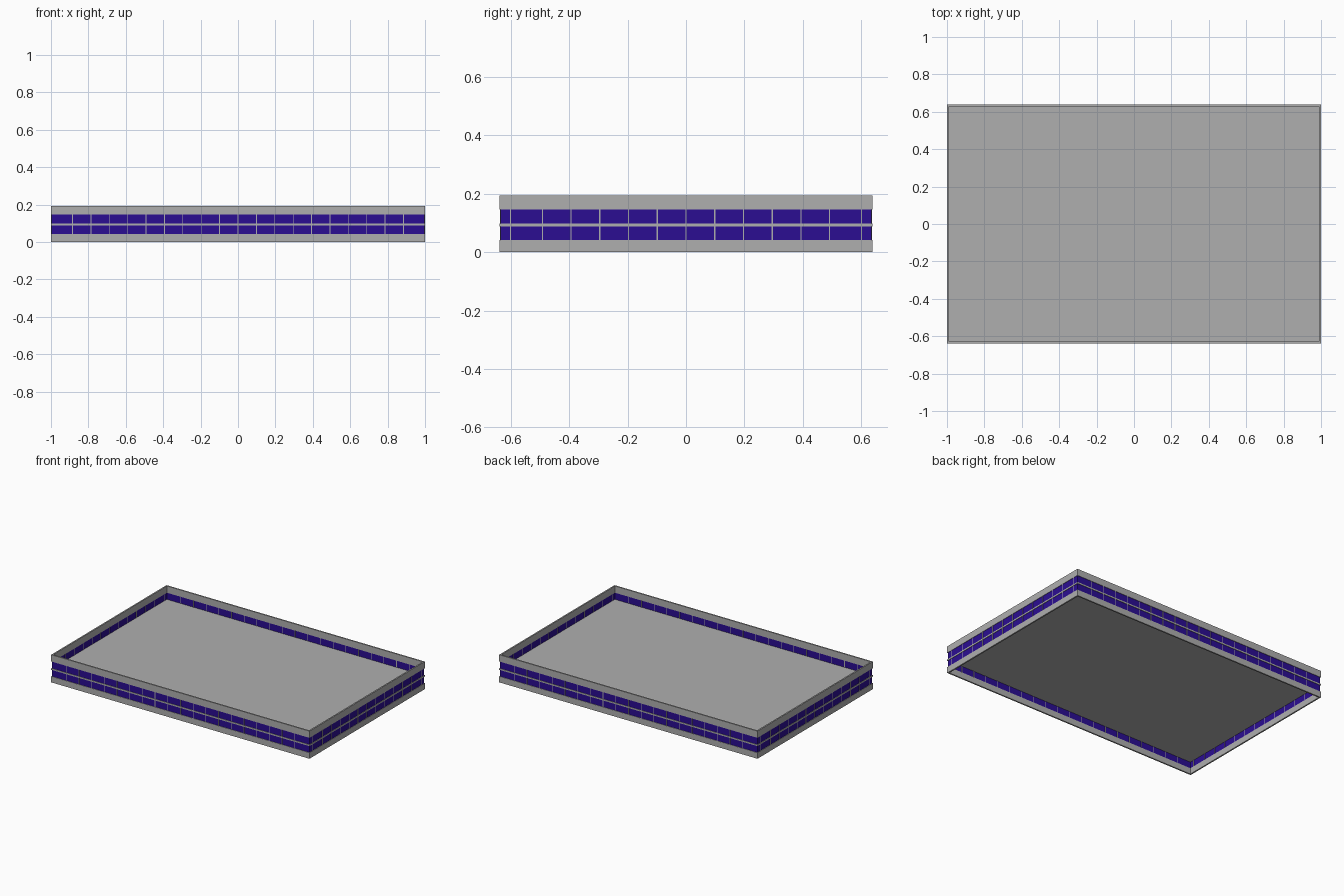
import bpy, bmesh

if "Cube" in bpy.data.objects:
    bpy.data.objects.remove(bpy.data.objects["Cube"])

HX, HY = 1.0, 0.638          # outer half sizes
H = 0.193                    # total height
STEP = 0.0983                # mullion spacing


def material(name, rgb):
    m = bpy.data.materials.new(name)
    m.diffuse_color = (*rgb, 1)
    m.use_nodes = True
    m.node_tree.nodes["Principled BSDF"].inputs["Base Color"].default_value = m.diffuse_color
    return m


GREY = material("concrete grey", (0.43, 0.43, 0.43))
BLUE = material("window blue", (0.024, 0.004, 0.29))


def finish(bm, name, mat):
    bmesh.ops.recalc_face_normals(bm, faces=bm.faces)
    me = bpy.data.meshes.new(name)
    bm.to_mesh(me)
    bm.free()
    me.materials.append(mat)
    ob = bpy.data.objects.new(name, me)
    bpy.context.collection.objects.link(ob)
    return ob


def add_box(bm, x0, x1, y0, y1, z0, z1):
    vs = bmesh.ops.create_cube(bm, size=1)["verts"]
    for v in vs:
        v.co.x = x1 if v.co.x > 0 else x0
        v.co.y = y1 if v.co.y > 0 else y0
        v.co.z = z1 if v.co.z > 0 else z0


def ring(name, mat, inset, thick, z0, z1):
    """Rectangular frame with mitred corners."""
    bm = bmesh.new()
    loops = []
    for d, z in ((inset, z0), (inset, z1), (inset + thick, z1), (inset + thick, z0)):
        a, b = HX - d, HY - d
        loops.append([bm.verts.new((sx * a, sy * b, z))
                      for sx, sy in ((-1, -1), (1, -1), (1, 1), (-1, 1))])
    for i in range(4):
        p, q = loops[i], loops[(i + 1) % 4]
        for j in range(4):
            k = (j + 1) % 4
            bm.faces.new((p[j], p[k], q[k], q[j]))
    return finish(bm, name, mat)


# Solid wall bands below and above the windows
ring("lower_wall", GREY, 0, 0.01, 0, 0.042)
ring("parapet", GREY, 0, 0.01, 0.146, H)

# Two rows of glazing, set slightly back
ring("lower_windows", BLUE, 0.003, 0.004, 0.042, 0.088)
ring("upper_windows", BLUE, 0.003, 0.004, 0.098, 0.146)

# Floor slab whose edge forms the rail between the rows
bm = bmesh.new()
add_box(bm, -HX, HX, -HY, HY, 0.088, 0.098)
finish(bm, "floor_slab", GREY)

# Thin vertical mullions on all four sides
bm = bmesh.new()
W, T = 0.002, 0.0085
for z0, z1 in ((0.042, 0.088), (0.098, 0.146)):
    for s in (-1, 1):
        ya, yb = sorted((s * (HY - 0.001), s * (HY - T)))
        for i in range(-9, 10):
            add_box(bm, i * STEP - W, i * STEP + W, ya, yb, z0, z1)
        xa, xb = sorted((s * (HX - 0.001), s * (HX - T)))
        for i in range(-6, 7):
            y = i * STEP if abs(i) < 6 else i * 0.1
            add_box(bm, xa, xb, y - W, y + W, z0, z1)
finish(bm, "mullions", GREY)
